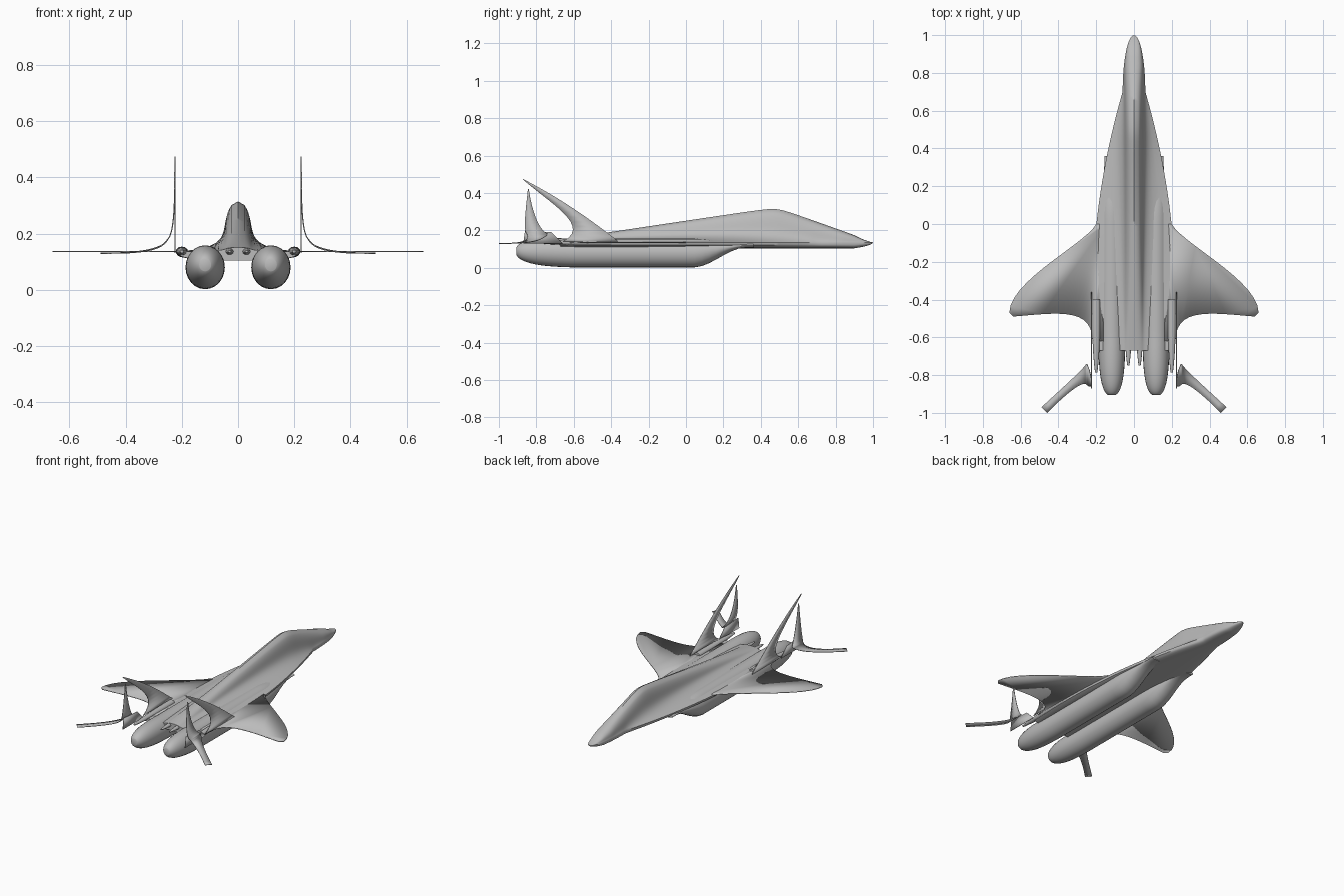
import bpy, bmesh
from math import sin, cos, pi, sqrt, radians
from mathutils import Vector
from mathutils.geometry import interpolate_bezier

cube = bpy.data.objects.get("Cube")
if cube:
    bpy.data.objects.remove(cube)

grey = bpy.data.materials.new("airframe grey")
grey.use_nodes = True
grey.diffuse_color = (0.5, 0.5, 0.5, 1)
shader = grey.node_tree.nodes["Principled BSDF"]
shader.inputs["Base Color"].default_value = grey.diffuse_color
shader.inputs["Roughness"].default_value = 0.6


def finish(name, verts, faces, mirror=True, thickness=None):
    """Make a smooth shaded object, with optional thickness and mirroring."""
    mesh = bpy.data.meshes.new(name)
    mesh.from_pydata(verts, [], faces)
    mesh.materials.append(grey)
    bm = bmesh.new()
    bm.from_mesh(mesh)
    bmesh.ops.recalc_face_normals(bm, faces=bm.faces)
    bm.to_mesh(mesh)
    bm.free()
    obj = bpy.data.objects.new(name, mesh)
    bpy.context.collection.objects.link(obj)
    if thickness:
        solid = obj.modifiers.new("thickness", "SOLIDIFY")
        solid.thickness = thickness
        solid.offset = 0
    if mirror:
        obj.modifiers.new("mirror", "MIRROR")
    bpy.ops.object.select_all(action="DESELECT")
    bpy.context.view_layer.objects.active = obj
    obj.select_set(True)
    bpy.ops.object.shade_smooth_by_angle(angle=radians(40))


def loft(name, rings, closed=True, **options):
    """Skin a row of equal cross-sections, capping closed ones."""
    size = len(rings[0])
    verts = [point for ring in rings for point in ring]
    faces = []
    for start in range(0, len(verts) - size, size):
        for j in range(size if closed else size - 1):
            k = (j + 1) % size
            faces.append((start + j, start + k, start + size + k, start + size + j))
    if closed:
        faces.append(range(size))
        faces.append(range(len(verts) - size, len(verts)))
    finish(name, verts, faces, **options)


def curve(start, handle, other_handle, end, count=14):
    points = [Vector(p) for p in (start, handle, other_handle, end)]
    return interpolate_bezier(*points, count)


def oval(x, y, z, width, height, sides=24):
    """Upright elliptical section facing along the body."""
    angles = [2 * pi * k / sides for k in range(sides)]
    return [(x + width * cos(a), y, z + height * sin(a)) for a in angles]


def ease(value):
    value = min(max(value, 0), 1)
    return value * value * (3 - 2 * value)


DECK = 0.136  # height of the wing plane


def fuselage_section(y):
    """Bell-shaped spine that spreads into a flat deck, rounded off at the nose."""
    if y > 0.7:
        deck_width = 0.06 * sqrt(1 - ((y - 0.7) / 0.3) ** 2)
    else:
        deck_width = 0.06 + 0.16 * (1 - ((y + 0.4) / 1.1) ** 2)
    spine_width = min(0.05, 0.93 * deck_width)
    # The spine line and the nose line meet softly at the cockpit hump
    spine = 0.252 + 0.15 * y
    nose = 0.175 + 0.36 * (0.9 - y)
    top = (spine + nose - sqrt((spine - nose) ** 2 + 0.0005)) / 2
    taper = sqrt(min(1, (1 - y) / 0.1))
    height = (top - DECK) * taper
    depth = 0.032 * taper
    side = []
    for j in range(15):
        t = j / 14
        x = spine_width * sqrt(1 - (1 - t) ** 3) + (deck_width - spine_width) * t ** 6
        side.append((x, DECK + height * (1 - t)))
    for j in range(1, 9):
        a = j * pi / 16
        side.append((deck_width * cos(a), DECK - depth * sqrt(sin(a))))
    left = [(x, y, z) for x, z in side]
    right = [(-x, y, z) for x, z in side[-2:0:-1]]
    return left + right


# Fuselage with cockpit hump, spine and shoulders
loft("fuselage", [fuselage_section(0.999 - 1.67 * (i / 60) ** 1.5) for i in range(61)],
     mirror=False)


def nacelle_section(y):
    """Section that swells below the deck in front and rounds off at the nozzle."""
    swell = ease((0.32 - y) / 0.28)
    back = max(0, (-0.6 - y) / 0.31)
    rounding = (1 - back ** 3) ** 0.4
    top = 0.13 + 0.026 * swell
    low = 0.108 - 0.106 * swell
    middle = (top + low) / 2 + 0.01 * back
    return oval(0.117, y, middle, (0.04 + 0.03 * swell) * rounding, (top - low) / 2 * rounding)


# Engine nacelles
loft("engine_nacelles", [nacelle_section(0.36 - 1.265 * sin(i * pi / 100)) for i in range(51)])

# Main wings with curved leading and trailing edges
outline = curve((0.2, 0, DECK), (0.25, -0.1, DECK), (0.66, -0.3, DECK), (0.66, -0.47, DECK))
outline += curve((0.64, -0.49, DECK), (0.4, -0.47, DECK), (0.22, -0.44, DECK), (0.22, -0.62, DECK))
outline += [(0.15, -0.62, DECK), (0.15, 0, DECK)]
finish("wings", outline, [range(len(outline))], thickness=0.005)

# Swept tail fins
FIN = 0.225
front = curve((FIN, -0.36, 0.14), (FIN, -0.5, 0.25), (FIN, -0.65, 0.36), (FIN, -0.87, 0.474))
rear = curve((FIN, -0.66, 0.14), (FIN, -0.5, 0.22), (FIN, -0.72, 0.34), (FIN, -0.872, 0.472))
loft("swept_tail_fins", list(zip(front, rear)), closed=False, thickness=0.004)

# Rear fins that flare outward into the stabilizers
front = curve((FIN, -0.84, 0.42), (FIN, -0.82, 0.28), (0.23, -0.78, 0.2), (0.25, -0.74, 0.18))
front += curve((0.25, -0.74, 0.18), (0.27, -0.77, 0.14), (0.36, -0.85, 0.13), (0.49, -0.97, 0.13))[1:]
rear = curve((FIN, -0.845, 0.42), (FIN, -0.86, 0.28), (0.23, -0.87, 0.2), (0.25, -0.85, 0.18))
rear += curve((0.25, -0.85, 0.18), (0.27, -0.83, 0.14), (0.34, -0.88, 0.13), (0.46, -1, 0.13))[1:]
loft("flared_stabilizers", list(zip(front, rear)), closed=False, thickness=0.004)

# Webs joining the rear fins to the tail booms
web = [(-0.66, 0.13), (-0.72, 0.19), (-0.86, 0.2), (-0.87, 0.13)]
finish("fin_root_webs", [(FIN, y, z) for y, z in web], [range(len(web))], thickness=0.004)


def tail_boom(name, x, start, end, radius):
    """Slim body that narrows to a blunt rear end."""
    rings = []
    for i in range(13):
        t = i / 12
        width = radius * (1 - 0.7 * t ** 3)
        rings.append(oval(x, start + (end - start) * t, DECK, width, 0.8 * width, 12))
    loft(name, rings)


# Booms beside the nozzles and small points between them
tail_boom("tail_booms", 0.2, -0.4, -0.785, 0.022)
tail_boom("centre_tail_points", 0.03, -0.5, -0.75, 0.018)
